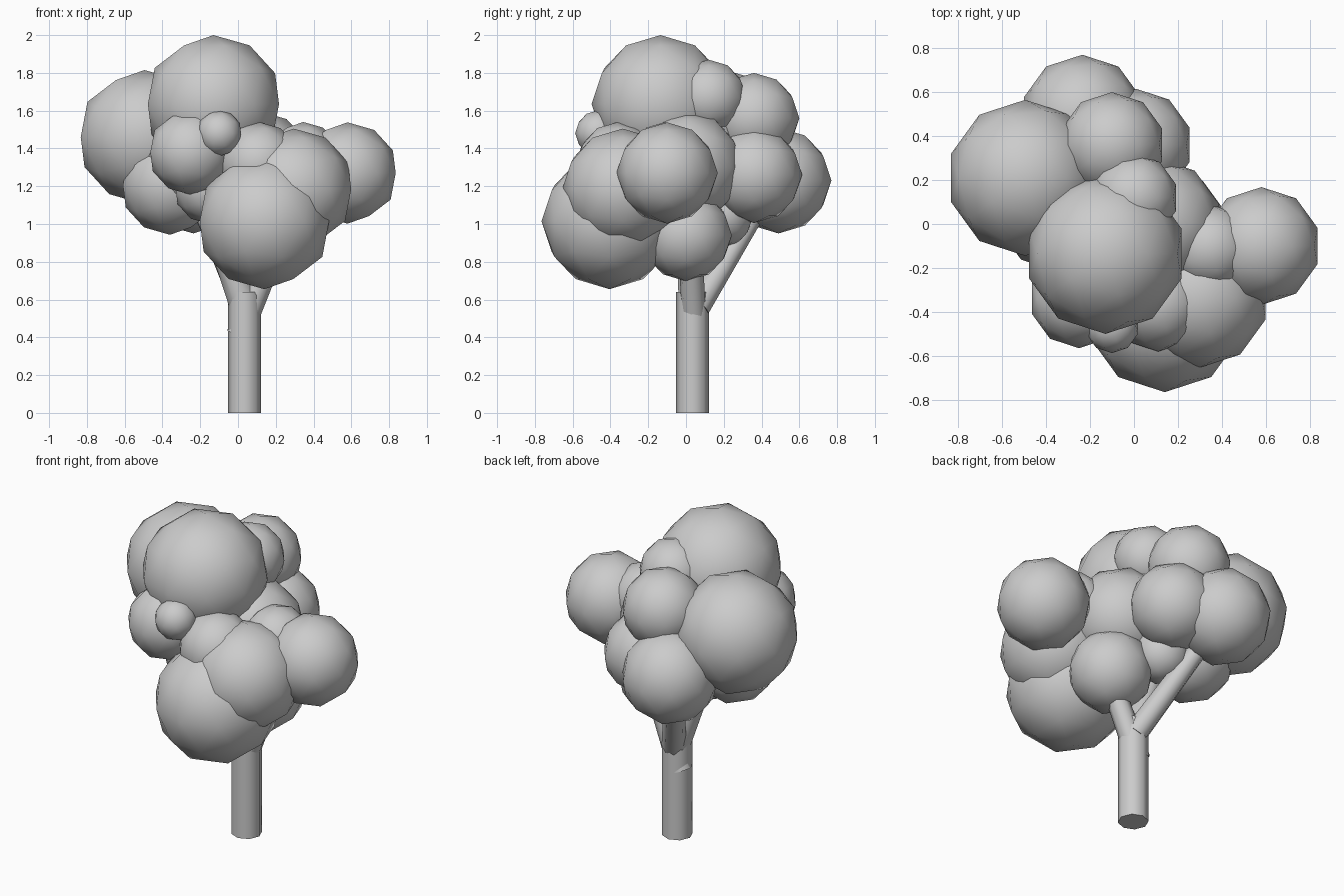
import bpy
from mathutils import Vector

if "Cube" in bpy.data.objects:
    bpy.data.objects.remove(bpy.data.objects["Cube"])


def smooth(ob, angle):
    bpy.context.view_layer.objects.active = ob
    bpy.ops.object.select_all(action='DESELECT')
    ob.select_set(True)
    bpy.ops.object.shade_smooth_by_angle(angle=angle)


def leaf_ball(name, x, y, z, r):
    bpy.ops.mesh.primitive_ico_sphere_add(subdivisions=2, radius=r, location=(x, y, z))
    ob = bpy.context.object
    ob.name = name
    bpy.ops.object.shade_smooth()
    return ob


def limb(name, a, b, r1, r2):
    a, b = Vector(a), Vector(b)
    d = b - a
    bpy.ops.mesh.primitive_cone_add(vertices=8, radius1=r1, radius2=r2, depth=d.length,
                                    location=(a + b) / 2)
    ob = bpy.context.object
    ob.name = name
    ob.rotation_mode = 'QUATERNION'
    ob.rotation_quaternion = d.to_track_quat('Z', 'Y')
    smooth(ob, 0.9)
    return ob


# Trunk and the branches splitting from it
limb("trunk", (.035, .035, 0), (.035, .035, .64), .087, .087)
limb("back_branch", (.04, .06, .56), (-.2, .40, 1.12), .07, .055)
limb("right_branch", (.005, .045, .41), (.24, .02, .98), .068, .06)
limb("left_branch", (.03, .04, .58), (-.16, .0, 1.1), .08, .06)

# Foliage clumps: x, y, z, radius
clumps = [
    ("crown_top", -.13, -.135, 1.635, .365),
    ("crown_left", -.495, .21, 1.46, .355),
    ("crown_front_low", .14, -.405, 1.015, .36),
    ("crown_front_right", .295, -.335, 1.185, .32),
    ("crown_far_right", .58, -.10, 1.27, .268),
    ("crown_right_link", .345, -.11, 1.34, .2),
    ("crown_front_left", -.25, -.34, 1.38, .225),
    ("crown_front_small", -.10, -.465, 1.48, .122),
    ("crown_front_middle", .11, -.36, 1.32, .22),
    ("crown_back_low", -.235, .49, 1.23, .28),
    ("crown_back_high", -.10, .36, 1.56, .24),
    ("crown_top_back", 0, .12, 1.67, .2),
    ("crown_back_right", .01, .36, 1.26, .255),
    ("crown_bottom", .17, 0, .94, .243),
    ("crown_left_low", -.36, .05, 1.205, .262),
    ("crown_front_under", -.15, -.2, 1.19, .19),
    ("crown_back_under", -.04, .19, 1.04, .165),
    ("crown_core_left", -.14, 0, 1.36, .35),
    ("crown_core_right", .1, 0, 1.3, .3),
]
for c in clumps:
    leaf_ball(*c)
